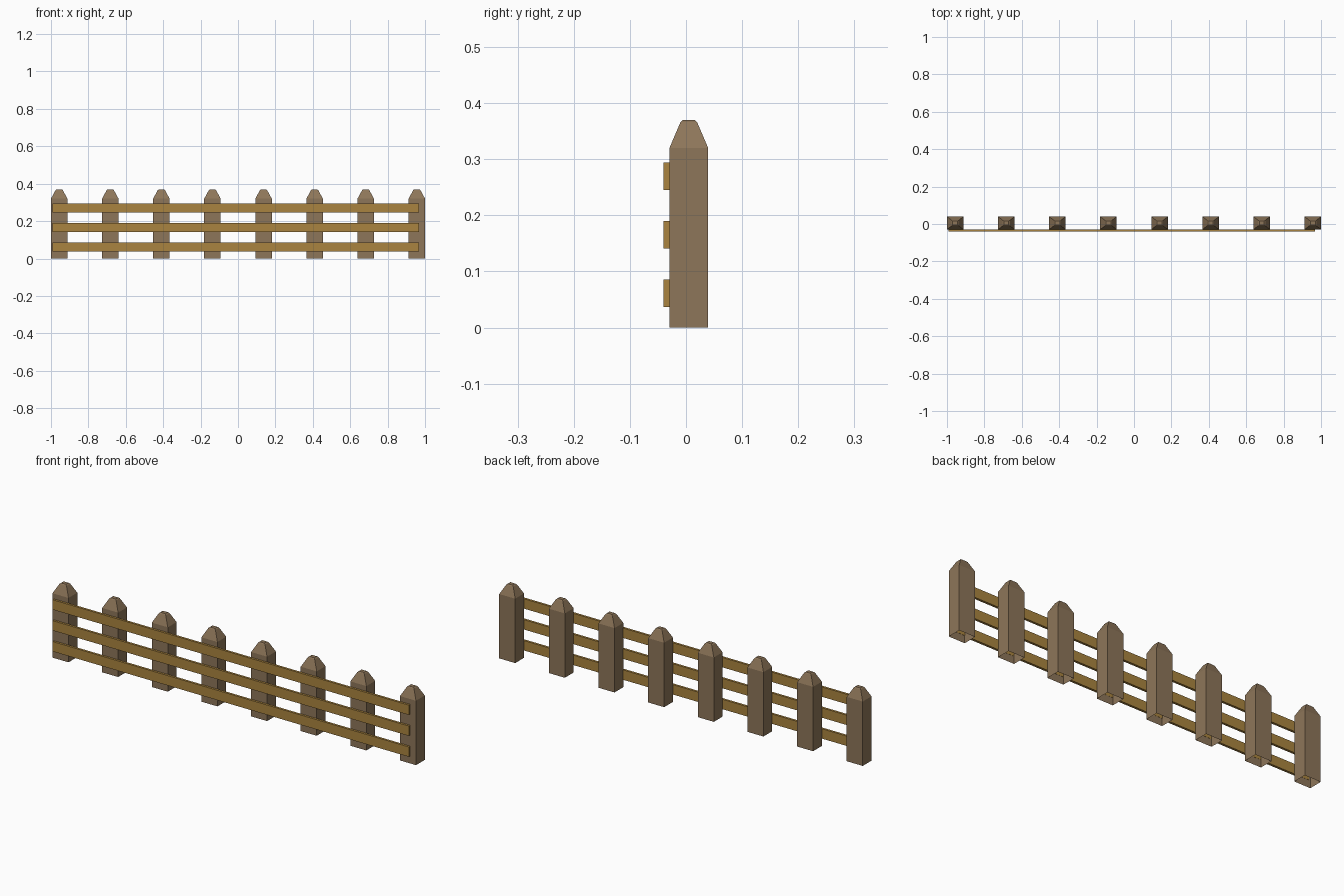
import bpy, bmesh

if "Cube" in bpy.data.objects:
    bpy.data.objects.remove(bpy.data.objects["Cube"])

def material(name, rgb):
    m = bpy.data.materials.new(name)
    m.diffuse_color = (*rgb, 1)
    m.use_nodes = True
    m.node_tree.nodes["Principled BSDF"].inputs["Base Color"].default_value = m.diffuse_color
    return m

post_wood = material("post_wood", (0.27, 0.18, 0.10))
rail_wood = material("rail_wood", (0.40, 0.23, 0.05))

def stack(name, loc, half_x, half_y, rings, mat, closed_base=True):
    """Rectangular rings (z, scale) joined upward into one solid."""
    bm = bmesh.new()
    corners = [(-1, -1), (1, -1), (1, 1), (-1, 1)]
    loops = [[bm.verts.new((sx * half_x * s, sy * half_y * s, z)) for sx, sy in corners]
             for z, s in rings]
    for a, b in zip(loops, loops[1:]):
        for i in range(4):
            j = (i + 1) % 4
            bm.faces.new((a[i], a[j], b[j], b[i]))
    bm.faces.new(loops[-1])
    if closed_base:
        bm.faces.new(loops[0][::-1])
    me = bpy.data.meshes.new(name)
    bm.to_mesh(me)
    bm.free()
    me.materials.append(mat)
    ob = bpy.data.objects.new(name, me)
    ob.location = loc
    bpy.context.collection.objects.link(ob)

# Eight posts with tapered, softened tips and open undersides
for i in range(8):
    x = -0.956 + i * 1.912 / 7
    stack(f"post_{i + 1}", (x, 0.005, 0), 0.044, 0.0345,
          [(0, 1), (0.32, 1), (0.366, 0.43), (0.37, 0.3)], post_wood, closed_base=False)

# Three rails along the front
for i, z in enumerate((0.037, 0.141, 0.245)):
    stack(f"rail_{i + 1}", (-0.012, -0.0345, z), 0.98, 0.0058,
          [(0, 1), (0.049, 1)], rail_wood)
